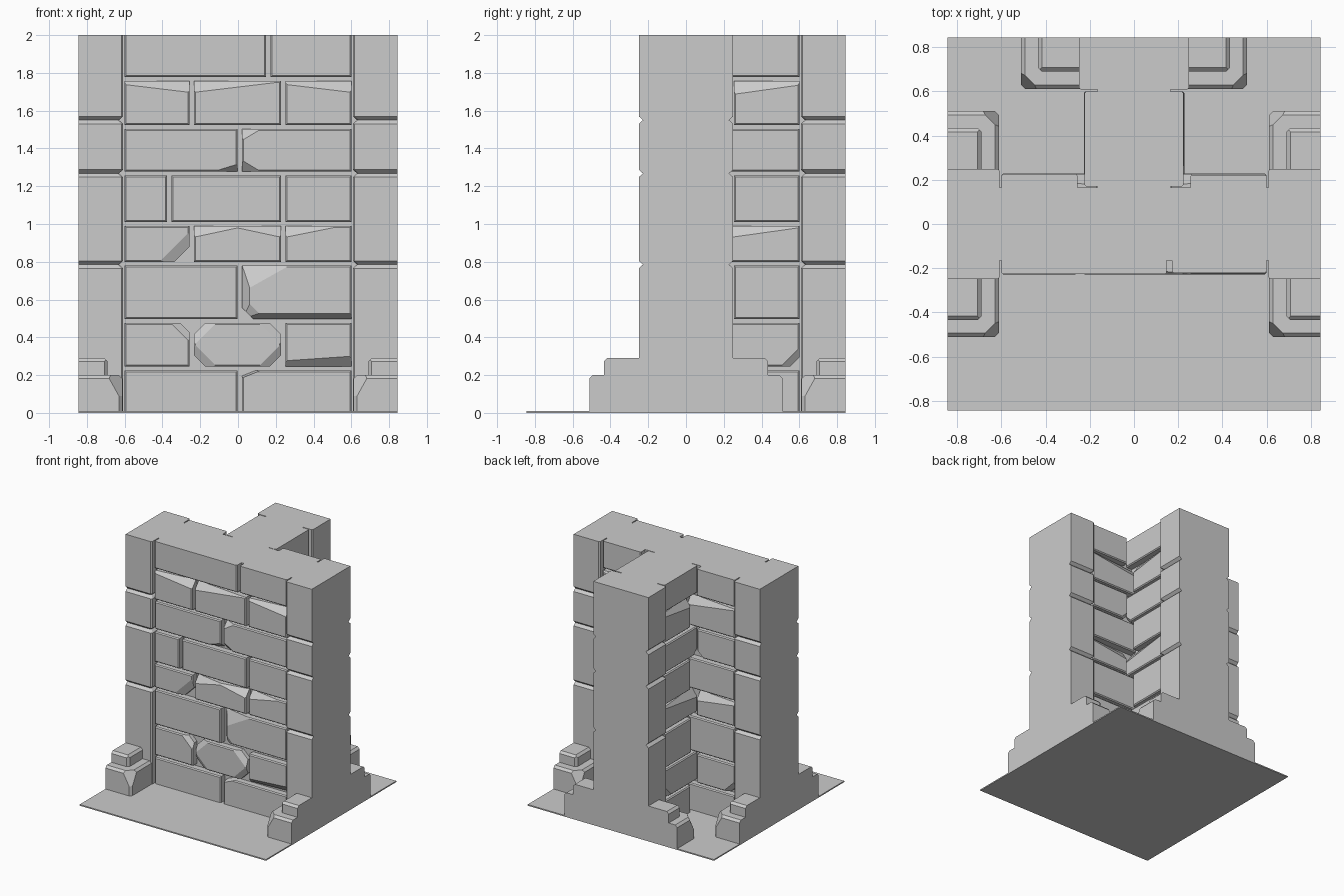
import bpy, bmesh, math, random
from mathutils import Matrix, Vector

if "Cube" in bpy.data.objects:
    bpy.data.objects.remove(bpy.data.objects["Cube"])

random.seed(4)
CORE, FACE, HALF, TOP = 0.165, 0.225, 0.845, 2.0


def rot(deg):
    return Matrix.Rotation(math.radians(deg), 4, 'Z')


def finish(bm, name):
    bmesh.ops.recalc_face_normals(bm, faces=bm.faces[:])
    me = bpy.data.meshes.new(name)
    bm.to_mesh(me)
    bm.free()
    bpy.context.collection.objects.link(bpy.data.objects.new(name, me))


def add_block(target, lo, hi, cuts=(), mat=Matrix()):
    """Box with planar chips; a cut is a corner direction and its reach along each axis."""
    lo, hi = Vector(lo), Vector(hi)
    bm = bmesh.new()
    bmesh.ops.create_cube(bm, size=1.0,
                          matrix=Matrix.Translation((lo + hi) / 2) @ Matrix.Diagonal((*(hi - lo), 1)))
    for side, reach in cuts:
        n = Vector([s / a for s, a in zip(side, reach)])
        corner = Vector([h if s > 0 else l for s, l, h in zip(side, lo, hi)])
        bmesh.ops.bisect_plane(bm, geom=bm.verts[:] + bm.edges[:] + bm.faces[:], dist=1e-6,
                               plane_co=corner - n / n.length_squared, plane_no=n, clear_outer=True)
        bmesh.ops.holes_fill(bm, edges=[e for e in bm.edges if e.is_boundary], sides=0)
    bmesh.ops.recalc_face_normals(bm, faces=bm.faces[:])
    bm.transform(mat)
    tmp = bpy.data.meshes.new("tmp")
    bm.to_mesh(tmp)
    bm.free()
    target.from_mesh(tmp)
    bpy.data.meshes.remove(tmp)


def chip(su, sz, width, height, depth=0.05):
    """Chip on the outward (-y) face of a brick."""
    return (su, -1, sz), (width, depth, height)


def knock(su, sz, size):
    """Corner missing through the whole depth, with a sloped break on the face."""
    return [((su, 0, sz), (size, 1, size)), chip(su, sz, size * 2, size * 2)]


def add_brick(target, u0, u1, z0, z1, mat, chips=()):
    sides = [(-1, 0), (1, 0), (0, -1)] + ([(0, 1)] if z1 < TOP else [])
    arris = [chip(su, sz, 0.008, 0.008, 0.008) for su, sz in sides]
    d = FACE + random.uniform(-0.005, 0.004)
    add_block(target, (u0, -d, z0), (u1, 0.005 - CORE, z1), list(chips) + arris, mat)


# floor slab and T-shaped mortar core
bm = bmesh.new()
add_block(bm, (-HALF, -HALF, 0), (HALF, HALF, 0.01))
finish(bm, "floor_slab")
bm = bmesh.new()
add_block(bm, (-0.7, -CORE, 0), (0.7, CORE, TOP))
add_block(bm, (-CORE, CORE, 0), (CORE, 0.7, TOP))
finish(bm, "mortar_core")

# brick courses: bed heights, and front joints alternating one and two per course
BEDS = [0, 0.235, 0.487, 0.79, 1.0, 1.267, 1.513, 1.767, TOP]
GAP = 0.01
COURSES = []
for r, (a, b) in enumerate(zip(BEDS, BEDS[1:])):
    joints = [-0.245, 0.24] if r in (1, 3, 4, 6) else [0.16 if b == TOP else 0.01]
    if r == 4:
        joints[0] = -0.365
    COURSES.append((a + GAP if a else 0, b - GAP if b < TOP else TOP, joints))

# worn front bricks, keyed by (course, brick)
WEAR = {
    (0, 1): [chip(-1, 1, 0.1, 0.04, 0.2)],
    (1, 0): knock(1, 1, 0.05),
    (1, 1): [c for su in (-1, 1) for sz in (-1, 1) for c in knock(su, sz, 0.06)],
    (1, 2): [chip(1, -1, 0.8, 0.055)],
    (2, 1): knock(-1, -1, 0.06) + [chip(-1, 1, 0.25, 0.14), chip(0, -1, 1, 0.03), chip(-1, 0, 0.04, 1)],
    (3, 0): knock(1, -1, 0.08),
    (3, 1): [chip(su, 1, 0.28, 0.06) for su in (-1, 1)],
    (3, 2): [chip(-1, 1, 0.3, 0.06)],
    (5, 0): [chip(1, -1, 0.13, 0.04)],
    (5, 1): [chip(-1, sz, 0.1, 0.06) for sz in (-1, 1)],
}
for i, su in enumerate((1, -1, 1)):
    WEAR[(6, i)] = [chip(su, 1, 0.5, 0.06)]

# front bricks
bm = bmesh.new()
for r, (z0, z1, joints) in enumerate(COURSES):
    ends = [-0.612, *joints, 0.612]
    for i, (a, b) in enumerate(zip(ends, ends[1:])):
        add_brick(bm, a + 0.012, b - 0.012, z0, z1, Matrix(), WEAR.get((r, i), ()))
finish(bm, "front_bricks")

# bricks in the two rear nooks: wall back and both stem sides, interleaved at the corner
for name, angle, s, phase in [("back_left_bricks", 180, 1, 0), ("back_right_bricks", 180, -1, 0),
                              ("stem_right_bricks", 90, 1, 1), ("stem_left_bricks", -90, -1, 1)]:
    bm = bmesh.new()
    for r, (z0, z1, _) in enumerate(COURSES):
        u0, u1 = sorted((s * (0.255 if (r + phase) % 2 else 0.17), s * 0.6))
        worn = []
        if r == 1:
            worn = knock(s, -1, 0.05)
        elif r in (3, 6):
            worn = [chip(-s, 1, 0.5, 0.07)]
        elif r == 5:
            worn = knock(-s, -1, 0.03)
        add_brick(bm, u0, u1, z0, z1, rot(angle), worn)
    finish(bm, name)

# end pillars: lofted rings with V grooves, plus stepped base stones on both faces
PILLAR, GROOVE = 0.25, 0.022
rings = [(0, 0)]
for g in (0.785, 1.268, 1.55):
    rings += [(g - 0.02, 0), (g, GROOVE), (g + 0.02, 0)]
rings.append((TOP, 0))

for name, angle in [("right", 0), ("rear", 90), ("left", 180)]:
    bm = bmesh.new()
    loops = []
    for z, inset in rings:
        d, x, c = PILLAR - inset, 0.608 + inset, 0.01
        half = [(HALF, d), (x + c, d), (x, d - c)]
        outline = [(px, -py) for px, py in half] + half[::-1]
        loops.append([bm.verts.new((px, py, z)) for px, py in outline])
    for a, b in zip(loops, loops[1:]):
        for i in range(len(a)):
            bm.faces.new((a[i - 1], a[i], b[i], b[i - 1]))
    bm.faces.new(loops[0])
    bm.faces.new(loops[-1])
    bm.transform(rot(angle))
    finish(bm, name + "_pillar")

    bm = bmesh.new()
    for s in (-1, 1):
        for x0, reach, z0, z1, worn in [(0.612, 0.512, 0, 0.2, 0.08), (0.69, 0.435, 0.15, 0.29, 0.02)]:
            y0, y1 = sorted((s * 0.23, s * reach))
            c = (0.018, 0.018, 0.018)
            cuts = [((0, s, 1), c), ((-1, 0, 1), c), ((-1, s, 0), c),
                    ((-1, s, 1), (worn, worn, worn * 1.8))]
            add_block(bm, (x0, y0, z0), (HALF, y1, z1), cuts, rot(angle))
    finish(bm, name + "_base_stones")
